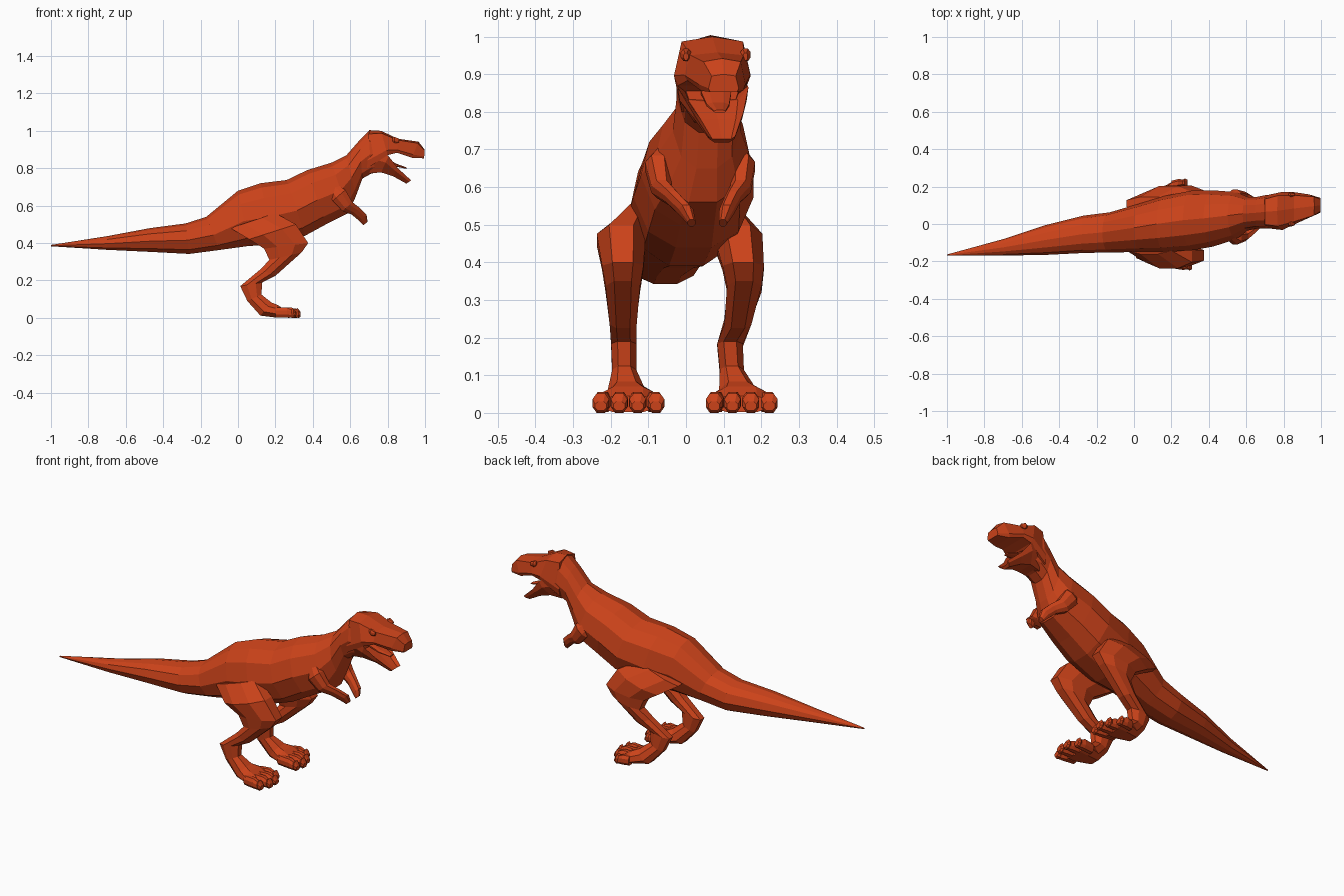
import bpy, bmesh
from mathutils import Vector

skin = bpy.data.materials.new("rust_skin")
skin.diffuse_color = (0.6, 0.055, 0.01, 1)


def loft(name, rings, half):
    """Rings are (low x, low z, high x, high z, centre y, half width).
    half lists (width factor, height factor) from top to bottom on one side."""
    section = half + [(-a, t) for a, t in reversed(half) if a > 0]
    n = len(section)
    bm = bmesh.new()
    loops = []
    for xb, zb, xt, zt, yc, hw in rings:
        loops.append([bm.verts.new((xb + (xt - xb) * t, yc + a * hw, zb + (zt - zb) * t))
                      for a, t in section])
    for r0, r1 in zip(loops, loops[1:]):
        for i in range(n):
            j = (i + 1) % n
            bm.faces.new((r0[i], r0[j], r1[j], r1[i]))
    bm.faces.new(loops[0])
    bm.faces.new(loops[-1][::-1])
    bmesh.ops.recalc_face_normals(bm, faces=bm.faces)
    me = bpy.data.meshes.new(name)
    bm.to_mesh(me)
    bm.free()
    me.materials.append(skin)
    ob = bpy.data.objects.new(name, me)
    bpy.context.collection.objects.link(ob)
    return ob


BARREL = [(0, 1), (.5, .93), (.85, .76), (1, .45), (.75, .14), (.3, 0)]
LIMB = [(.5, 1), (1, .7), (1, .3), (.5, 0)]
SKULL = [(0, 1), (.8, .9), (1, .2), (.9, 0)]
TROUGH = [(0, .55), (.7, .6), (1, 1), (.95, .6), (.5, 0)]

# Tail, torso and neck
loft("body", [
    (-1, .383, -1, .39, -.166, .003),
    (-.7, .364, -.7, .437, -.125, .044),
    (-.47, .353, -.47, .48, -.085, .08),
    (-.26, .342, -.28, .505, -.055, .1),
    (-.1, .363, -.17, .54, -.045, .107),
    (.06, .385, 0, .68, -.02, .13),
    (.2, .39, .12, .72, 0, .15),
    (.36, .44, .26, .737, .02, .16),
    (.47, .5, .37, .79, .03, .15),
    (.59, .56, .5, .83, .045, .125),
    (.63, .65, .58, .87, .055, .09),
    (.665, .745, .65, .95, .06, .085),
    (.71, .77, .70, 1.0, .065, .09),
    (.78, .79, .77, .97, .07, .075)], BARREL)

# Head with open mouth
loft("upper_head", [
    (.69, .80, .70, 1.004, .065, .085),
    (.80, .87, .765, 1.0, .07, .102),
    (.85, .883, .855, .958, .083, .088),
    (.93, .856, .965, .942, .096, .062),
    (.995, .853, .998, .9, .1, .04)], SKULL)
loft("lower_jaw", [
    (.70, .772, .75, .90, .065, .085),
    (.765, .778, .805, .865, .072, .094),
    (.83, .757, .855, .80, .085, .068),
    (.90, .718, .926, .735, .095, .036)], TROUGH)
loft("tongue", [
    (.78, .84, .79, .86, .08, .04),
    (.84, .81, .845, .825, .085, .03),
    (.90, .797, .90, .805, .09, .015)], LIMB)
for side, y in (("right", .0), ("left", .158)):
    loft("eye_" + side, [
        (.825, .945, .825, .965, y, .006),
        (.838, .935, .838, .968, y, .014),
        (.86, .937, .862, .957, y, .006)], LIMB)

# Legs: low x, low z, high x, high z, half width, right y, left y
LEG = [
    (-.04, .48, .2, .56, .035, -.125, .11),
    (.06, .42, .31, .50, .065, -.172, .138),
    (.14, .37, .375, .40, .055, -.168, .152),
    (.168, .31, .34, .35, .046, -.168, .155),
    (.12, .26, .2, .225, .036, -.167, .138),
    (.012, .17, .13, .19, .034, -.165, .117),
    (.05, .09, .125, .125, .032, -.164, .122),
    (.12, .012, .178, .083, .05, -.158, .138),
    (.2, .002, .21, .07, .078, -.154, .147),
    (.255, .002, .25, .045, .08, -.153, .148)]
for side, k in (("right", 5), ("left", 6)):
    loft("leg_" + side, [r[:4] + (r[k], r[4]) for r in LEG], LIMB)
    yc = LEG[-1][k]
    # Four fanned toes
    for i, reach in enumerate((.31, .335, .335, .305)):
        s = i - 1.5
        if side == "left":
            reach = (.325, .335, .32, .285)[i]
        loft("toe_%s_%d" % (side, i + 1), [
            (.2, .003, .2, .055, yc + s * .042, .02),
            (reach - .045, .002, reach - .05, .056, yc + s * .047, .022),
            (reach - .02, .001, reach - .025, .045, yc + s * .048, .017),
            (reach - .01, 0, reach - .015, .052, yc + s * .049, .022),
            (reach, .006, reach, .03, yc + s * .049, .015)], LIMB)

# Short arms: centre x, z, radius, right y, left y
ARM = [(.50, .70, .03, -.05, .13), (.54, .655, .045, -.075, .15),
       (.585, .595, .036, -.065, .145), (.63, .57, .028, -.035, .125),
       (.668, .535, .026, .0, .108), (.682, .505, .014, .015, .098)]
for side, k in (("right", 3), ("left", 4)):
    loft("arm_" + side, [(a[0] - .75 * a[2], a[1] - .65 * a[2], a[0] + .75 * a[2],
                          a[1] + .65 * a[2], a[k], a[2] * .75) for a in ARM], LIMB)
